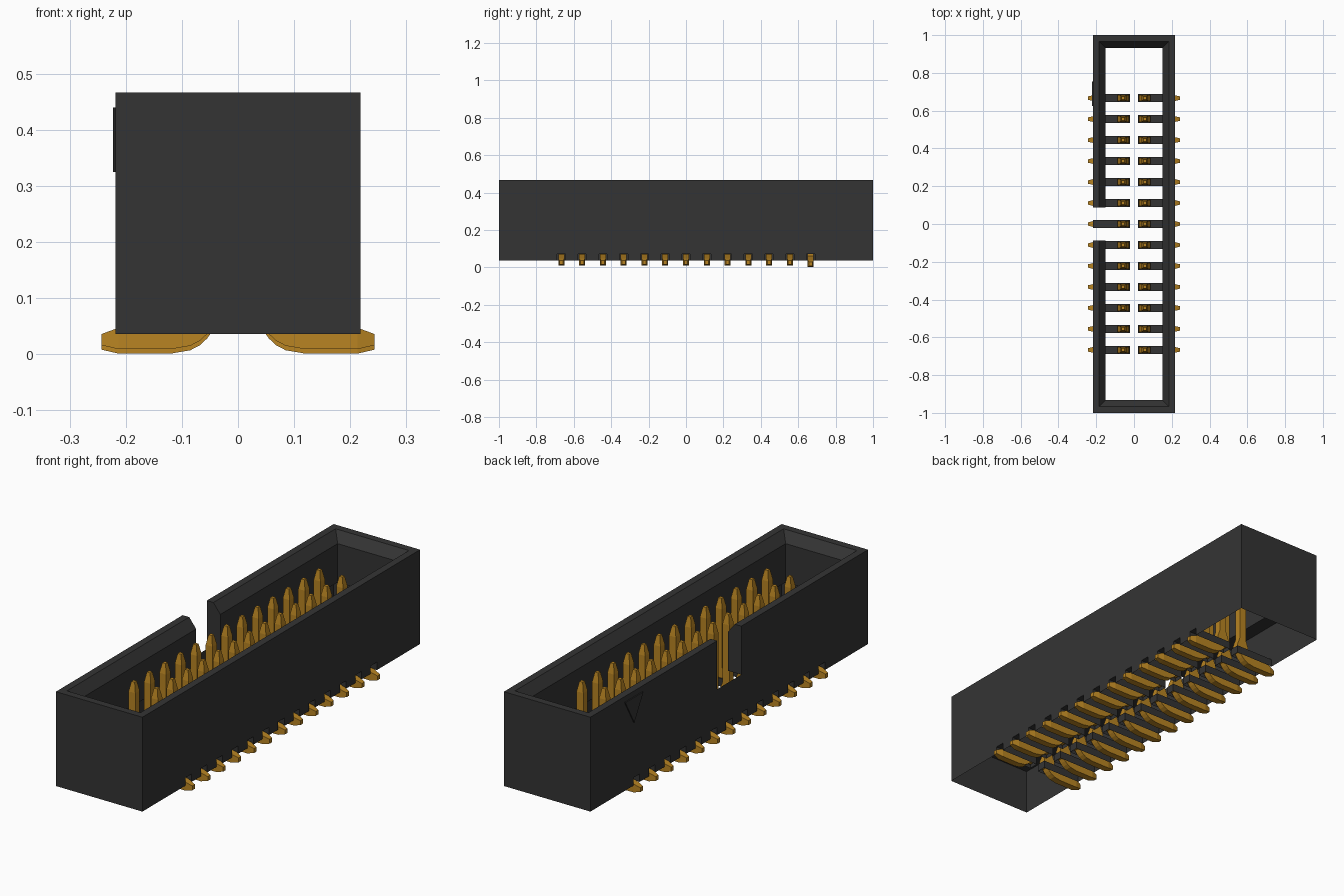
import bpy, bmesh

if "Cube" in bpy.data.objects:
    bpy.data.objects.remove(bpy.data.objects["Cube"], do_unlink=True)


def material(name, rgb):
    m = bpy.data.materials.new(name)
    m.use_nodes = True
    m.diffuse_color = (*rgb, 1)
    bsdf = m.node_tree.nodes["Principled BSDF"]
    bsdf.inputs["Base Color"].default_value = (*rgb, 1)
    bsdf.inputs["Roughness"].default_value = 0.6
    return m


BLACK = material("black_plastic", (0.034, 0.034, 0.034))
GOLD = material("gold_metal", (0.48, 0.23, 0.016))


def finish(bm, name, mat, solid=True):
    if solid:
        bmesh.ops.recalc_face_normals(bm, faces=bm.faces)
    me = bpy.data.meshes.new(name)
    bm.to_mesh(me)
    bm.free()
    me.materials.append(mat)
    ob = bpy.data.objects.new(name, me)
    bpy.context.collection.objects.link(ob)
    return ob


def loft(bm, sections):
    """Bridge equal closed cross-sections and cap both ends."""
    rings = [[bm.verts.new(p) for p in s] for s in sections]
    n = len(rings[0])
    for a, b in zip(rings, rings[1:]):
        for i in range(n):
            j = (i + 1) % n
            bm.faces.new((a[i], a[j], b[j], b[i]))
    bm.faces.new(rings[0])
    bm.faces.new(rings[-1])


def quad(bm, *pts):
    bm.faces.new([bm.verts.new(p) for p in pts])


# Main dimensions
HX, HY = 0.218, 1.0
Z0, ZMID, ZTOP = 0.036, 0.245, 0.466
NOTCH = 0.087
SLOT, SLOT_Z = 0.022, 0.072
PITCH = 0.1111
ROWS = [PITCH * i for i in range(-6, 7)]

# Upper wall: chamfered profile swept around the rectangle, open at the notch
profile = [(0, ZMID), (0, ZTOP), (0.033, ZTOP), (0.068, ZTOP - 0.045), (0.068, ZMID)]
path = [(-HX, -NOTCH, 1, 0), (-HX, -HY, 1, 1), (HX, -HY, -1, 1),
        (HX, HY, -1, -1), (-HX, HY, 1, -1), (-HX, NOTCH, 1, 0)]
bm = bmesh.new()
loft(bm, [[(x + sx * d, y + sy * d, z) for d, z in profile] for x, y, sx, sy in path])
finish(bm, "shroud_wall", BLACK)

# Lower skirt: thin sheets, cut out where the contacts leave the housing
bm = bmesh.new()
for s in (-1, 1):
    quad(bm, (-s * -HX, s * HY, Z0), (-s * HX, s * HY, Z0),
         (-s * HX, s * HY, ZMID), (s * HX, s * HY, ZMID))
    x = s * HX
    spans = [(-HY, HY, SLOT_Z, ZMID)]
    edges = [-HY] + [e for y in ROWS for e in (y - SLOT, y + SLOT)] + [HY]
    spans += [(a, b, Z0, SLOT_Z) for a, b in zip(edges[::2], edges[1::2])]
    for a, b, lo, hi in spans:
        if s < 0:
            a, b = b, a
        quad(bm, (x, a, lo), (x, b, lo), (x, b, hi), (x, a, hi))
finish(bm, "housing_skirt", BLACK, solid=False)

# Contact channels: roof, two cheeks and an inner end, open below
bm = bmesh.new()
for s in (-1, 1):
    for y in ROWS:
        xi, xo, a, b = s * 0.022, s * HX, y - SLOT, y + SLOT
        quad(bm, (xi, a, SLOT_Z), (xo, a, SLOT_Z), (xo, b, SLOT_Z), (xi, b, SLOT_Z))
        for c in (a, b):
            quad(bm, (xi, c, Z0), (xo, c, Z0), (xo, c, SLOT_Z), (xi, c, SLOT_Z))
        quad(bm, (xi, a, Z0), (xi, b, Z0), (xi, b, SLOT_Z), (xi, a, SLOT_Z))
finish(bm, "contact_channels", BLACK, solid=False)

# Contacts: (z, half x, half y) up the pin; (x, low z, high z, half y) along the foot
pin = [(0.05, 0.03, 0.016), (0.085, 0.03, 0.016), (0.12, 0.017, 0.016),
       (0.385, 0.017, 0.016), (0.43, 0.008, 0.008)]
foot = [(0.038, 0.060, 0.068, 0.016), (0.055, 0.036, 0.070, 0.016),
        (0.068, 0.024, 0.070, 0.016), (0.085, 0.015, 0.070, 0.016),
        (0.120, 0.009, 0.066, 0.016), (0.213, 0.009, 0.047, 0.016),
        (0.243, 0.016, 0.036, 0.009)]
for s, side in ((1, "left"), (-1, "right")):
    pins, feet = bmesh.new(), bmesh.new()
    for y in ROWS:
        drop = 0.008 if y > 0.6 else 0
        cx = s * 0.057
        loft(pins, [[(cx - w, y - h, z), (cx + w, y - h, z),
                     (cx + w, y + h, z), (cx - w, y + h, z)] for z, w, h in pin])
        loft(feet, [[(s * x, y - h, lo - drop), (s * x, y + h, lo - drop),
                     (s * x, y + h, hi - drop), (s * x, y - h, hi - drop)]
                    for x, lo, hi, h in foot])
    finish(pins, side + "_pins", GOLD)
    finish(feet, side + "_solder_feet", GOLD)

# Raised triangle marking the first contact
bm = bmesh.new()
tri = [(0.755, 0.44), (0.625, 0.44), (0.69, 0.325)]
loft(bm, [[(x, y, z) for y, z in tri] for x in (-HX, -HX - 0.005)])
finish(bm, "first_contact_mark", BLACK)
